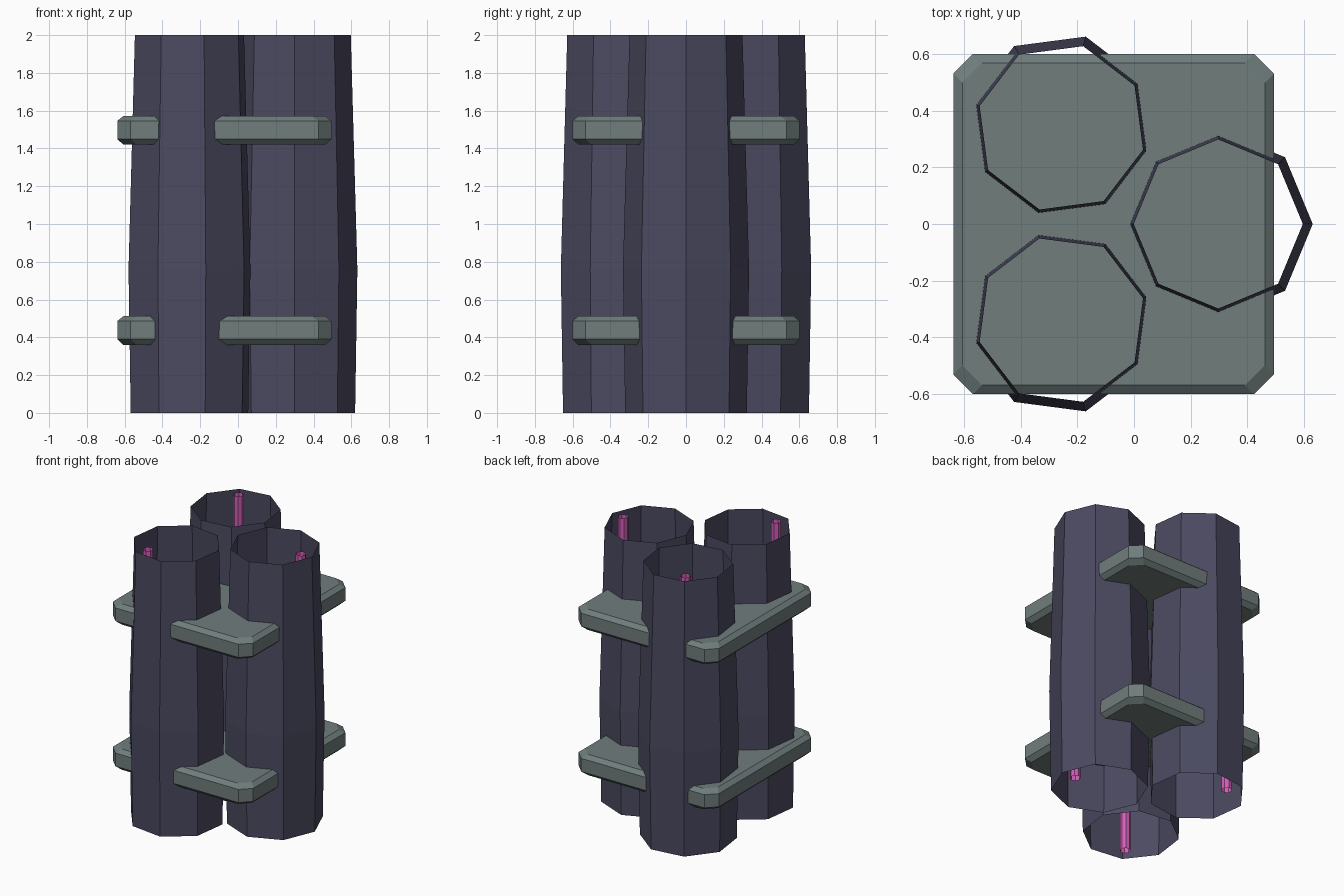
import bpy
import bmesh
from math import cos, sin, radians, tau

old = bpy.data.objects.get("Cube")
if old:
    bpy.data.objects.remove(old, do_unlink=True)


def material(name, rgb):
    m = bpy.data.materials.new(name)
    m.use_nodes = True
    m.diffuse_color = (*rgb, 1)
    m.node_tree.nodes["Principled BSDF"].inputs["Base Color"].default_value = (*rgb, 1)
    return m


dark_violet = material("dark violet", (0.070, 0.068, 0.118))
grey_green = material("grey green", (0.160, 0.205, 0.202))
pink = material("pink", (0.640, 0.114, 0.480))


def loft(name, rings, mat, capped=False):
    """Skin equal-length rings of points, optionally closing both ends."""
    bm = bmesh.new()
    loops = [[bm.verts.new(p) for p in ring] for ring in rings]
    for low, high in zip(loops, loops[1:]):
        n = len(low)
        for i in range(n):
            j = (i + 1) % n
            bm.faces.new((low[i], low[j], high[j], high[i]))
    if capped:
        bm.faces.new(loops[0][::-1])
        bm.faces.new(loops[-1])
    mesh = bpy.data.meshes.new(name)
    bm.to_mesh(mesh)
    bm.free()
    mesh.materials.append(mat)
    obj = bpy.data.objects.new(name, mesh)
    bpy.context.collection.objects.link(obj)
    return obj


def octagon(cx, cy, r, z, turn):
    return [(cx + r * cos(turn + tau * i / 8), cy + r * sin(turn + tau * i / 8), z)
            for i in range(8)]


def cut_rectangle(cx, hx, hy, cut, z):
    """Rectangle with its four corners cut off, counter-clockwise."""
    a, b = hx - cut, hy - cut
    pts = [(hx, -b), (hx, b), (a, hy), (-a, hy),
           (-hx, b), (-hx, -b), (-a, -hy), (a, -hy)]
    return [(cx + x, y, z) for x, y in pts]


# Three open, slightly bulging tubes, each with an open rod near its outer wall
TUBE_PROFILE = [(0, 0.322), (0.76, 0.334), (2, 0.299)]
TUBES = [("left", 0.298, 0, 0), ("back", -0.257, 0.340, 120), ("front", -0.257, -0.340, 240)]
for side, x, y, angle in TUBES:
    turn = radians(angle)
    loft(side + "_tube", [octagon(x, y, r, z, turn) for z, r in TUBE_PROFILE], dark_violet)
    rx, ry = x + 0.21 * cos(turn), y + 0.21 * sin(turn)
    loft(side + "_rod", [octagon(rx, ry, 0.036, z, turn) for z in (0, 2)], pink)

# Two bevelled plates holding the tubes together
for name, z in (("lower_plate", 0.36), ("upper_plate", 1.42)):
    levels = [(0, 0.032), (0.03, 0), (0.126, 0), (0.152, 0.032)]
    loft(name, [cut_rectangle(-0.072, 0.567 - inset, 0.602 - inset, 0.07, z + h)
                for h, inset in levels], grey_green, capped=True)
